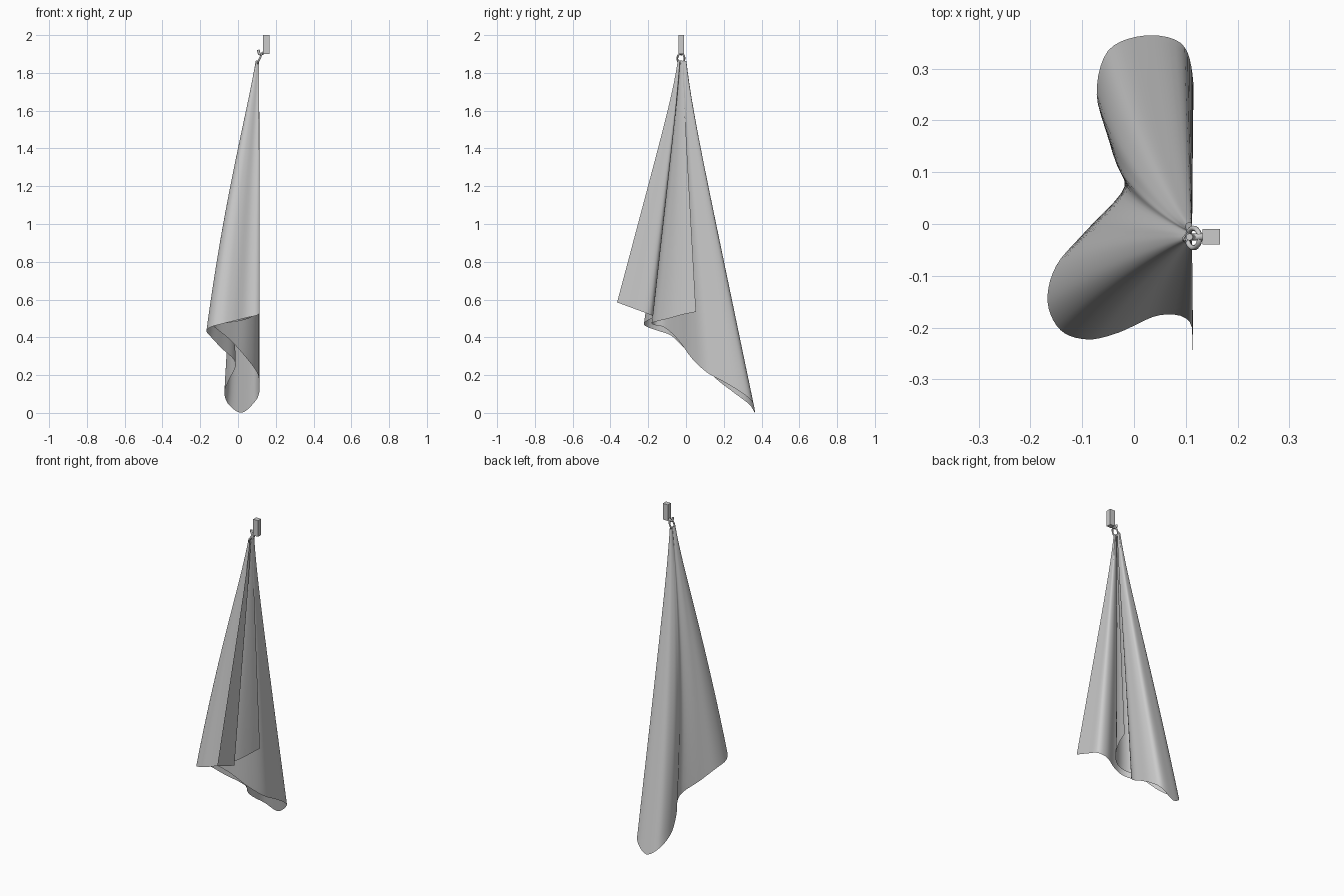
import bpy, bmesh, math
from mathutils import Vector, Matrix

if "Cube" in bpy.data.objects:
    bpy.data.objects.remove(bpy.data.objects["Cube"])

# Square cloth hung by one corner: the hem from free corner to free corner
HEM = [(.113, -.365, .585), (.113, -.27, .55), (.108, -.19, .52), (.05, -.176, .505),
       (-.03, -.21, .485), (-.09, -.223, .47), (-.142, -.205, .455), (-.167, -.15, .435),
       (-.15, -.08, .41), (-.09, -.01, .345), (-.012, .08, .265), (-.045, .16, .18),
       (-.072, .25, .11), (-.05, .335, .045), (.02, .364, .001), (.09, .35, .06),
       (.113, .29, .11), (.112, .2, .165), (.1, .11, .215), (.045, .03, .29),
       (-.04, -.04, .385), (-.12, -.11, .45), (-.13, -.165, .465), (-.07, -.182, .475),
       (.0, -.155, .485), (.055, -.09, .5), (.09, -.02, .52), (.113, .053, .535)]
HOLD = Vector((.112, -.022, 1.872))


def spline(points, steps):
    """Smooth curve passing through all points."""
    p = [Vector(q) for q in points]
    p = [2 * p[0] - p[1]] + p + [2 * p[-1] - p[-2]]
    out = []
    for i in range(1, len(p) - 2):
        a, b, c, d = p[i - 1:i + 3]
        for k in range(steps):
            t = k / steps
            out.append(.5 * (2 * b + (c - a) * t + (2 * a - 5 * b + 4 * c - d) * t * t
                             + (3 * b - a - 3 * c + d) * t ** 3))
    out.append(p[-2])
    return out


def add_object(name, bm, smooth=True):
    bmesh.ops.recalc_face_normals(bm, faces=bm.faces)
    mesh = bpy.data.meshes.new(name)
    bm.to_mesh(mesh)
    bm.free()
    for f in mesh.polygons:
        f.use_smooth = smooth
    ob = bpy.data.objects.new(name, mesh)
    bpy.context.collection.objects.link(ob)
    return ob


# Cloth: rows run from the gathered corner down to the hem
hem = spline(HEM, 5)
rows = 30
bm = bmesh.new()
grid = []
for r in range(rows + 1):
    t = .005 + .995 * r / rows
    # the cross-section keeps a small gathered width at the top
    s = t + .06 * (1 - t) ** 8
    row = []
    for i, h in enumerate(hem):
        v = Vector((HOLD.x + (h.x - HOLD.x) * s, HOLD.y + (h.y - HOLD.y) * s,
                    HOLD.z + (h.z - HOLD.z) * t))
        # folds swell outwards, and the waist fills out towards the top
        swell = t * (1 - t)
        waist = math.exp(-((i / 5 - 10) / 1.7) ** 2)
        v.x -= swell * (.08 * max(0, .113 - h.x) / .28 + .16 * waist)
        v.y += swell * .06 * waist
        row.append(bm.verts.new(v))
    grid.append(row)
for a, b in zip(grid, grid[1:]):
    for i in range(len(hem) - 1):
        bm.faces.new((a[i], a[i + 1], b[i + 1], b[i]))
add_object("hanging_cloth", bm)

# Wall block
bm = bmesh.new()
bmesh.ops.create_cube(bm, size=1, matrix=Matrix.Translation((.149, -.025, 1.95))
                      @ Matrix.Diagonal((.034, .03, .1, 1)))
add_object("wall_block", bm, False)


def tube(name, points, radius, cyclic=False):
    cu = bpy.data.curves.new(name, 'CURVE')
    cu.dimensions = '3D'
    cu.bevel_depth = radius
    cu.bevel_resolution = 2
    cu.use_fill_caps = True
    s = cu.splines.new('POLY')
    s.points.add(len(points) - 1)
    for q, p in zip(s.points, points):
        q.co = (*p, 1)
    s.use_cyclic_u = cyclic
    ob = bpy.data.objects.new(name, cu)
    bpy.context.collection.objects.link(ob)


# Hook arm with upturned tip
tube("hook", spline([(.14, -.025, 1.91), (.125, -.025, 1.9), (.113, -.025, 1.902),
                     (.107, -.025, 1.922)], 4), .007)
# Tilted hanging loop that carries the cloth
loop = []
for k in range(24):
    a = k * math.tau / 24
    loop.append((.115 + .012 * math.sin(a), -.027 + .019 * math.cos(a), 1.876 + .026 * math.sin(a)))
tube("hanging_loop", loop, .005, True)
